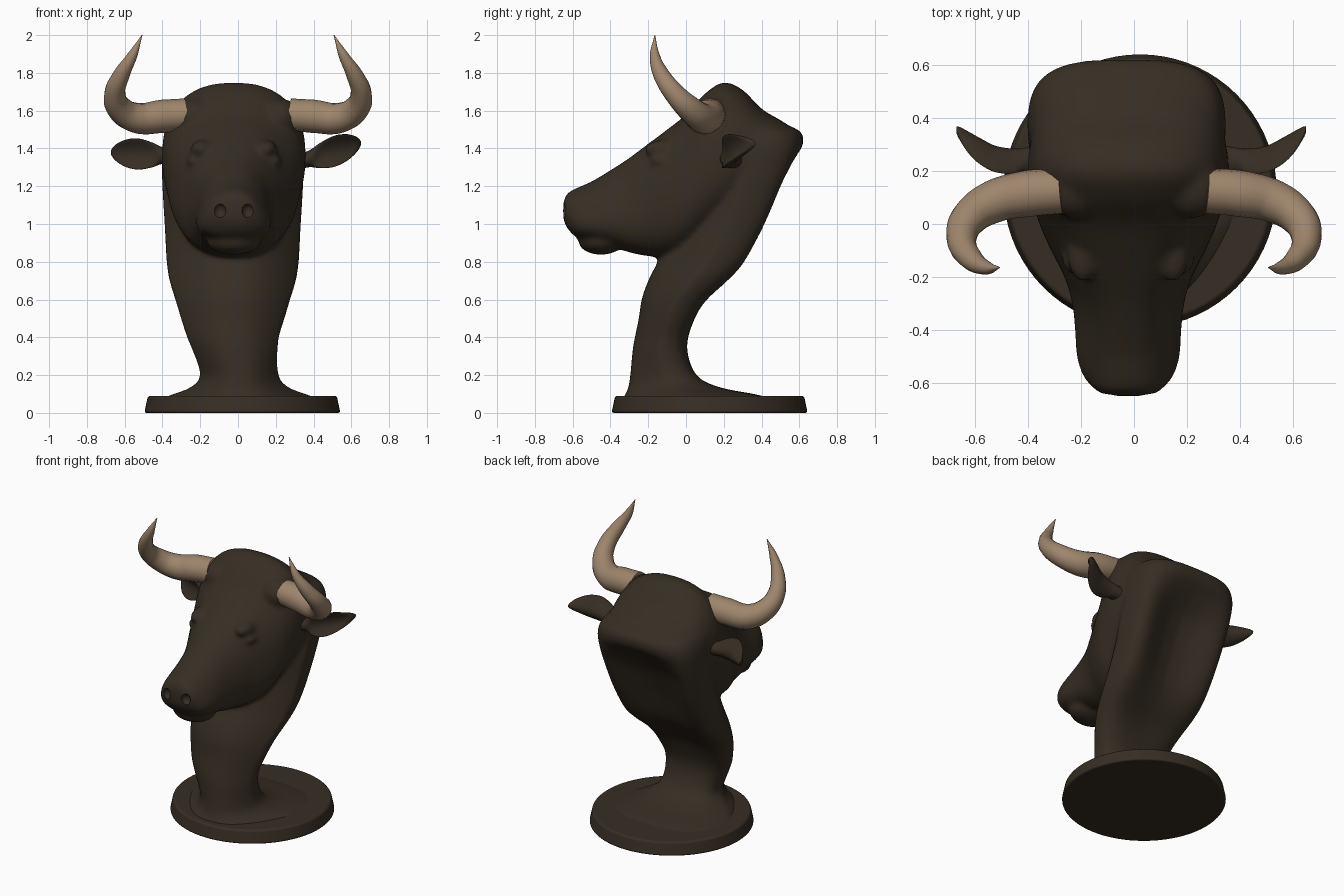
import bpy, bmesh, math
from mathutils import Vector, Matrix

default = bpy.data.objects.get("Cube")
if default:
    bpy.data.objects.remove(default)


def material(name, rgb):
    m = bpy.data.materials.new(name)
    m.use_nodes = True
    m.diffuse_color = (*rgb, 1)
    bsdf = m.node_tree.nodes["Principled BSDF"]
    bsdf.inputs["Base Color"].default_value = (*rgb, 1)
    bsdf.inputs["Roughness"].default_value = 0.7
    return m


HIDE = material("dark brown hide", (0.037, 0.027, 0.017))
HORN = material("tan horn", (0.34, 0.235, 0.15))
MID = -0.022  # the head sits slightly to its right


def finish(bm, name, mat):
    bmesh.ops.recalc_face_normals(bm, faces=bm.faces)
    mesh = bpy.data.meshes.new(name)
    bm.to_mesh(mesh)
    bm.free()
    mesh.materials.append(mat)
    ob = bpy.data.objects.new(name, mesh)
    bpy.context.collection.objects.link(ob)
    return ob


def select(ob):
    bpy.ops.object.select_all(action="DESELECT")
    ob.select_set(True)
    bpy.context.view_layer.objects.active = ob


def smooth(ob, angle=40):
    select(ob)
    bpy.ops.object.shade_smooth_by_angle(angle=math.radians(angle))


def refine(rows, steps=4):
    """Catmull-Rom interpolation of section rows."""
    out = []
    last = len(rows) - 1
    for i in range(last):
        quad = [rows[max(i - 1, 0)], rows[i], rows[i + 1], rows[min(i + 2, last)]]
        for s in range(steps):
            t = s / steps
            out.append([b + 0.5 * t * (c - a + t * (2*a - 5*b + 4*c - d + t * (3*(b - c) + d - a)))
                        for a, b, c, d in zip(*quad)])
    return out + [rows[-1]]


def loft(bm, rows, place, power, sides=48):
    """Skin superellipse rings; place(row, u, v) positions each point."""
    rings = []
    for row in refine(rows):
        ring = []
        for k in range(sides):
            a = math.tau * k / sides
            u, v = (math.copysign(abs(w) ** (2 / power), w) for w in (math.cos(a), math.sin(a)))
            ring.append(bm.verts.new(place(row, u, v)))
        rings.append(ring)
    for r, s in zip(rings, rings[1:]):
        for k in range(sides):
            n = (k + 1) % sides
            bm.faces.new((r[k], r[n], s[n], s[k]))
    bm.faces.new(rings[0][::-1])
    bm.faces.new(rings[-1])


def ball(bm, centre, radii):
    bmesh.ops.create_uvsphere(bm, u_segments=24, v_segments=16, radius=1,
                              matrix=Matrix.Translation(centre) @ Matrix.Diagonal((*radii, 1)))


# Head sections: y, bottom, top, half width, widening toward the top
head_rows = [
    (-0.65, 1.03, 1.11, 0.08, 0), (-0.63, 0.98, 1.16, 0.12, -0.1),
    (-0.58, 0.93, 1.19, 0.16, -0.25), (-0.5, 0.91, 1.225, 0.183, -0.3),
    (-0.4, 0.885, 1.285, 0.19, -0.28), (-0.3, 0.85, 1.35, 0.205, -0.2),
    (-0.2, 0.83, 1.425, 0.24, -0.08), (-0.1, 0.825, 1.5, 0.29, -0.08),
    (0, 0.85, 1.58, 0.335, -0.06), (0.1, 0.92, 1.69, 0.365, -0.02),
    (0.2, 1, 1.75, 0.38, -0.03), (0.3, 1.1, 1.71, 0.37, -0.05),
    (0.4, 1.22, 1.61, 0.34, 0), (0.5, 1.37, 1.55, 0.29, 0), (0.56, 1.43, 1.51, 0.23, 0)]

# Neck sections: z, front, back, half width, hollow of the back
neck_rows = [
    (0.07, -0.34, 0.48, 0.43, 0), (0.1, -0.32, 0.36, 0.35, 0),
    (0.135, -0.305, 0.18, 0.26, 0), (0.2, -0.295, 0.055, 0.207, 0),
    (0.35, -0.28, 0.005, 0.23, 0), (0.5, -0.25, 0.065, 0.275, 0.02),
    (0.6, -0.235, 0.15, 0.305, 0.05), (0.7, -0.2, 0.28, 0.335, 0.09),
    (0.8, -0.15, 0.385, 0.35, 0.13), (1, -0.06, 0.505, 0.361, 0.17),
    (1.2, 0, 0.59, 0.373, 0.16), (1.31, 0.04, 0.625, 0.375, 0.1),
    (1.41, 0.07, 0.635, 0.372, 0.02), (1.49, 0.1, 0.605, 0.34, 0), (1.54, 0.15, 0.49, 0.27, 0)]


def head_point(row, u, v):
    y, low, high, half, widen = row
    return (MID + half * u * (1 + widen * v), y, (low + high) / 2 + (high - low) / 2 * v)


def neck_point(row, u, v):
    z, front, back, half, dent = row
    y = (front + back) / 2 + (back - front) / 2 * v - dent * max(v, 0) * (1 - u * u) ** 1.5
    sway = 0.008 - 0.036 * min(1, max(0, (z - 0.2) * 5))
    return (sway + half * u * (1 + 0.45 * min(v, 0)), y, z)


# Head and neck, fused into one sculpted surface
bm = bmesh.new()
loft(bm, head_rows, head_point, 2.4)
loft(bm, neck_rows, neck_point, 3)
ball(bm, (MID, -0.45, 0.907), (0.145, 0.12, 0.07))                    # lower lip
for side in (-1, 1):
    ball(bm, (MID + side * 0.17, -0.12, 1.395), (0.06, 0.1, 0.05))     # brow
    ball(bm, (MID + side * 0.212, -0.13, 1.335), (0.04, 0.06, 0.03))   # eye
    ball(bm, (MID + side * 0.075, -0.59, 1.08), (0.06, 0.052, 0.07))   # nostril wing
    ball(bm, (side * 0.22, 0.14, 1.565), (0.115, 0.12, 0.1))           # horn root
body = finish(bm, "head_and_neck", HIDE)

bm = bmesh.new()
for side in (-1, 1):
    ball(bm, (MID + side * 0.075, -0.66, 1.07), (0.034, 0.04, 0.04))
cutter = finish(bm, "nostril_cutter", HIDE)
cutter.hide_render = True

remesh = body.modifiers.new("fuse", "REMESH")
remesh.mode = "VOXEL"
remesh.voxel_size = 0.014
soften = body.modifiers.new("soften", "SMOOTH")
soften.factor = 0.5
soften.iterations = 12
cut = body.modifiers.new("nostrils", "BOOLEAN")
cut.operation = "DIFFERENCE"
cut.object = cutter
select(body)
for m in list(body.modifiers):
    bpy.ops.object.modifier_apply(modifier=m.name)
bpy.data.objects.remove(cutter)
smooth(body, 50)

# Round plinth
bm = bmesh.new()
bmesh.ops.create_cone(bm, cap_ends=True, segments=72, radius1=0.519, radius2=0.5, depth=0.09,
                      matrix=Matrix.Translation((0.023, 0.125, 0.045)))
plinth = finish(bm, "plinth", HIDE)
bevel = plinth.modifiers.new("soft rim", "BEVEL")
bevel.width = 0.012
bevel.segments = 3
smooth(plinth)

# Ear sections: distance out, front, back, half height, cupping
ear_rows = [(0.32, 0.19, 0.3, 0.04, 0), (0.38, 0.18, 0.29, 0.045, 0),
            (0.43, 0.17, 0.285, 0.065, 0.4), (0.5, 0.18, 0.295, 0.082, 0.55),
            (0.56, 0.21, 0.325, 0.076, 0.55), (0.605, 0.255, 0.35, 0.057, 0.5),
            (0.635, 0.305, 0.366, 0.034, 0.3), (0.65, 0.345, 0.37, 0.012, 0)]

# Horn path: x, y, z, radius
horn_path = [(0.275, 0.125, 1.58, 0.085), (0.4, 0.115, 1.57, 0.088), (0.53, 0.085, 1.56, 0.081),
             (0.625, 0.02, 1.61, 0.069), (0.652, -0.06, 1.69, 0.056),
             (0.617, -0.13, 1.79, 0.044), (0.56, -0.165, 1.89, 0.027), (0.508, -0.165, 2, 0.002)]

for side, label, tilt in ((1, "left", 0.3), (-1, "right", 0.06)):
    def ear_point(row, u, v):
        x, front, back, half, cup = row
        solid = (front + back) / 2 + (back - front) / 2 * v
        shell = back - (back - front) * u * u + 0.012 * (v - 1)
        return (side * x + (MID if side < 0 else 0), solid + (shell - solid) * cup,
                1.367 + tilt * (x - 0.45) + half * u)

    bm = bmesh.new()
    loft(bm, ear_rows, ear_point, 2, 32)
    smooth(finish(bm, label + "_ear", HIDE), 60)

    curve = bpy.data.curves.new(label + "_horn", "CURVE")
    curve.dimensions = "3D"
    curve.bevel_depth = 1
    curve.bevel_resolution = 6
    curve.use_fill_caps = True
    spline = curve.splines.new("BEZIER")
    spline.resolution_u = 8
    spline.bezier_points.add(len(horn_path) - 1)
    for p, (x, y, z, r) in zip(spline.bezier_points, horn_path):
        p.co = Vector((side * x, y, z))
        p.radius = r
        p.handle_left_type = p.handle_right_type = "AUTO"
    curve.materials.append(HORN)
    horn = bpy.data.objects.new(label + "_horn", curve)
    bpy.context.collection.objects.link(horn)
    select(horn)
    bpy.ops.object.convert(target="MESH")
    smooth(bpy.context.object, 60)
